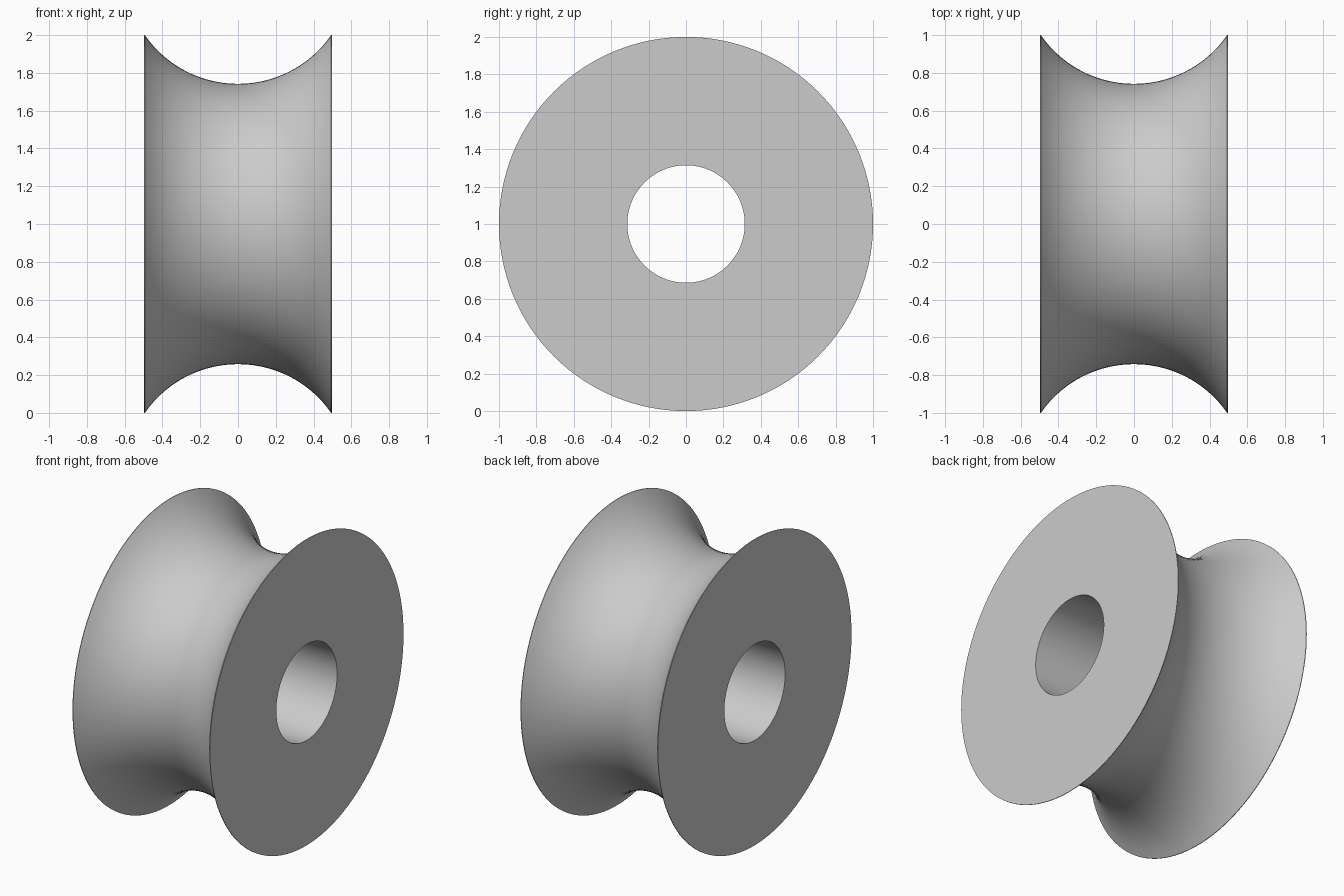
import bpy, bmesh, math
from mathutils import Matrix, Vector

if "Cube" in bpy.data.objects:
    bpy.data.objects.remove(bpy.data.objects["Cube"], do_unlink=True)

HALF_WIDTH, RIM, WAIST, BORE = 0.497, 1.0, 0.742, 0.314
RIM_LAND = 0.004          # thin cylindrical lip beside each flat face
SEGMENTS, ARC_STEPS = 128, 32

# Grey material
grey = bpy.data.materials.new("plain grey")
grey.use_nodes = True
colour = (0.6, 0.6, 0.6, 1.0)
grey.diffuse_color = colour
grey.node_tree.nodes["Principled BSDF"].inputs["Base Color"].default_value = colour

# Closed cross-section: bore, flat sides, and a circular-arc groove
chord = HALF_WIDTH - RIM_LAND
sag = RIM - WAIST
arc_radius = (chord ** 2 + sag ** 2) / (2 * sag)
sweep = math.asin(chord / arc_radius)
profile = [(-HALF_WIDTH, BORE), (-HALF_WIDTH, RIM)]
for i in range(ARC_STEPS + 1):
    a = sweep * (2 * i / ARC_STEPS - 1)
    profile.append((arc_radius * math.sin(a),
                    WAIST + arc_radius * (1 - math.cos(a))))
profile += [(HALF_WIDTH, RIM), (HALF_WIDTH, BORE)]

# Revolve the section around the x axis
bm = bmesh.new()
verts = [bm.verts.new((x, 0, r)) for x, r in profile]
edges = [bm.edges.new((v, verts[(i + 1) % len(verts)])) for i, v in enumerate(verts)]
bmesh.ops.spin(bm, geom=verts + edges, cent=(0, 0, 0), axis=(1, 0, 0),
               angle=math.tau, steps=SEGMENTS, use_duplicate=False)
bmesh.ops.remove_doubles(bm, verts=bm.verts, dist=1e-5)
bmesh.ops.recalc_face_normals(bm, faces=bm.faces)
bmesh.ops.transform(bm, matrix=Matrix.Translation(Vector((0, 0, RIM))), verts=bm.verts)

mesh = bpy.data.meshes.new("grooved_roller")
bm.to_mesh(mesh)
bm.free()
mesh.materials.append(grey)
roller = bpy.data.objects.new("grooved_roller", mesh)
bpy.context.collection.objects.link(roller)

# Smooth curved surfaces, crisp rim and bore edges
bpy.ops.object.select_all(action="DESELECT")
roller.select_set(True)
bpy.context.view_layer.objects.active = roller
bpy.ops.object.shade_smooth_by_angle(angle=math.radians(30))
